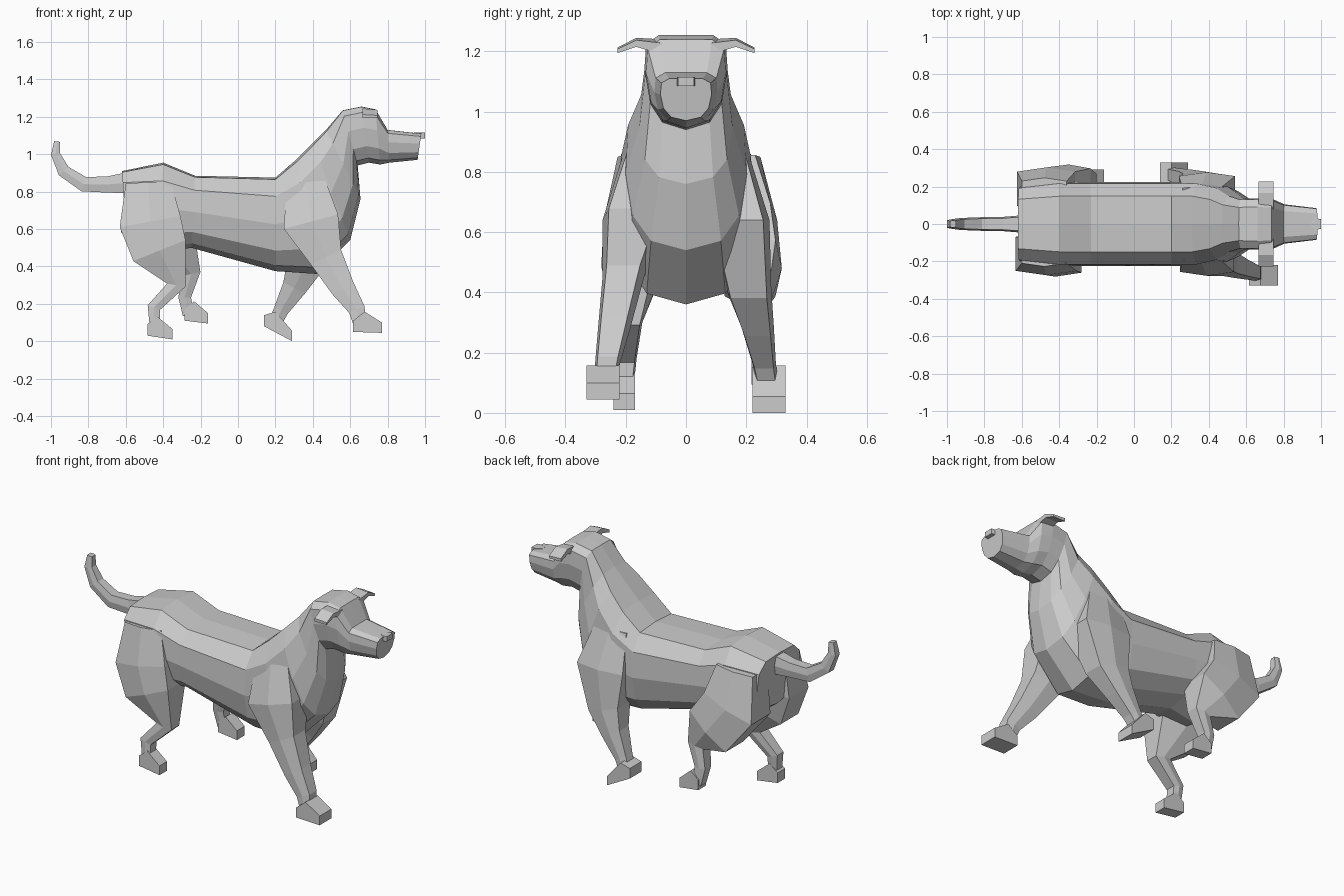
import bpy, bmesh
from mathutils import Vector

if "Cube" in bpy.data.objects:
    bpy.data.objects.remove(bpy.data.objects["Cube"])

# Half cross-sections: (width fraction, position from first edge to second edge)
BODY = [(0, 0), (.66, .02), (.96, .2), (1, .5), (.88, .78), (.58, .94), (0, 1)]
HEAD = [(s, t ** 1.4) for s, t in BODY]
LIMB = [(.8, 0), (1, .5), (.8, 1)]


def ring(a, b, w, prof, yc=0):
    """Closed ring between side-view points a and b, half width w, depth yc."""
    def pt(s, t):
        return (a[0] + (b[0] - a[0]) * t, yc + s * w, a[1] + (b[1] - a[1]) * t)
    return [pt(s, t) for s, t in prof] + [pt(-s, t) for s, t in reversed(prof) if s > 0]


def loft(name, rings):
    bm = bmesh.new()
    vs = [[bm.verts.new(p) for p in r] for r in rings]
    n = len(vs[0])
    for a, b in zip(vs, vs[1:]):
        for i in range(n):
            j = (i + 1) % n
            bm.faces.new((a[i], a[j], b[j], b[i]))
    bm.faces.new(vs[0])
    bm.faces.new(vs[-1])
    bmesh.ops.recalc_face_normals(bm, faces=bm.faces)
    me = bpy.data.meshes.new(name)
    bm.to_mesh(me)
    bm.free()
    ob = bpy.data.objects.new(name, me)
    bpy.context.collection.objects.link(ob)


def limb(name, path, y0, y1, flat=.6, extra=.015):
    """Tapered limb along side-view points (x, z, radius), depth easing y0 to y1."""
    pts = [Vector(p[:2]) for p in path]
    last = len(pts) - 1
    rings = []
    for i, (p, (_, _, r)) in enumerate(zip(pts, path)):
        before = (p - pts[i - 1]).normalized() if i else Vector((0, 0))
        after = (pts[i + 1] - p).normalized() if i < last else Vector((0, 0))
        d = (before + after).normalized()
        n = Vector((-d.y, d.x)) * r
        y = y0 + (y1 - y0) * (1 - (1 - i / last) ** 1.6)
        rings.append(ring(p - n, p + n, r * flat + extra, LIMB, y))
    loft(name, rings)


def paw(name, heel, toe, y, w):
    """Wedge-shaped foot with its sole from heel to toe."""
    heel, toe = Vector(heel), Vector(toe)
    up = Vector((0, 1))
    side = [heel, toe, toe + up * .055, heel.lerp(toe, .4) + up * .11, heel + up * .06]
    loft(name, [[(p.x, y + s * w, p.y) for p in side] for s in (-1, 1)])


# Torso rising into the neck: top point, bottom point, half width
torso = [((-.62, .91), (-.6, .6), .2), ((-.4, .955), (-.42, .47), .225),
         ((-.23, .885), (-.25, .5), .225), ((.2, .875), (.2, .375), .225),
         ((.31, .97), (.42, .36), .225), ((.4, 1.06), (.6, .54), .2),
         ((.47, 1.13), (.655, .76), .155)]
# Head and muzzle
head = [((.56, 1.235), (.64, .94), .135), ((.66, 1.255), (.7, .955), .138),
        ((.735, 1.24), (.76, .945), .132), ((.8, 1.13), (.81, .955), .105),
        ((.98, 1.11), (.96, .97), .085)]
loft("body_and_head", [ring(*s, BODY) for s in torso] + [ring(*s, HEAD) for s in head])

# Front legs: shared shoulder, one striding forward, one pushing back
shoulder = [(.36, .87, .1), (.39, .64, .15)]
limb("front_leg_right", shoulder + [(.47, .45, .09), (.56, .285, .065),
                                    (.635, .17, .045), (.65, .1, .035)], -.13, -.27)
limb("front_leg_left", shoulder + [(.36, .41, .1), (.3, .285, .065),
                                   (.23, .165, .04), (.2, .1, .035)], .13, .27)
paw("front_paw_right", (.615, .05), (.77, .045), -.275, .055)
paw("front_paw_left", (.14, .08), (.29, 0), .275, .055)

# Hind legs: shared thigh, bent at the hock
thigh = [(-.48, .85, .12), (-.47, .64, .165)]
limb("hind_leg_right", thigh + [(-.42, .485, .15), (-.33, .3, .05),
                                (-.45, .18, .035), (-.445, .09, .028)], -.14, -.205)
limb("hind_leg_left", thigh + [(-.35, .48, .15), (-.25, .36, .05),
                               (-.285, .235, .034), (-.265, .14, .03)], .16, .255)
paw("hind_paw_right", (-.485, .03), (-.35, .01), -.205, .035)
paw("hind_paw_left", (-.285, .11), (-.16, .095), .255, .037)

# Tail curling up
limb("tail", [(-.56, .85, .06), (-.7, .838, .043), (-.825, .84, .04), (-.932, .91, .034),
              (-.975, 1, .025), (-.967, 1.068, .016)], 0, 0, .7, .008)

# Drooping ears, mirrored: distance out, middle height, half thickness
for label, s in (("left", 1), ("right", -1)):
    loft("ear_" + label, [[(.705 + dx * .04, s * y, z + dz * h) for dx, dz in
                           ((-1, -1), (1, -1), (1, .5), (-1, 1))]
                          for y, z, h in ((.08, 1.215, .025), (.165, 1.23, .015),
                                          (.228, 1.203, .009))])

# Nose: small wedge widening to the tip
loft("nose", [ring((x, 1.115), (x, 1.085), w, [(1, 0), (1, 1)])
              for x, w in ((.94, .012), (.975, .03), (1, .026))])
